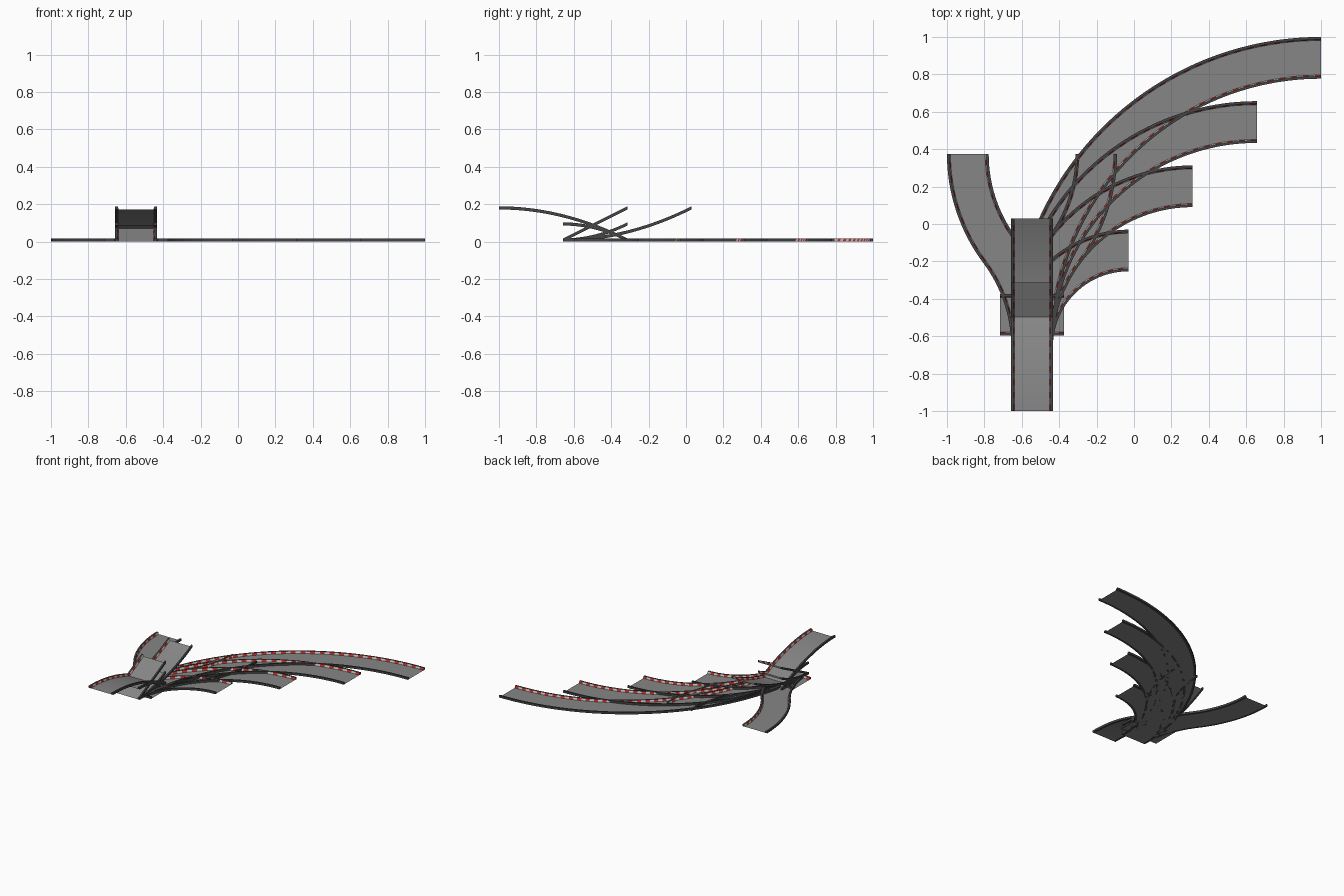
import bpy, bmesh, math

if "Cube" in bpy.data.objects:
    bpy.data.objects.remove(bpy.data.objects["Cube"])

U = 2 / 5.825            # tile size
HW = 0.325 * U           # half road width
CX, Y0 = 1 - 4.5 * U, -1 + U   # common start point of the pieces
CURB_H, CURB_W, SLOPE = 0.017, 0.013, 0.006


def mat(name, c):
    m = bpy.data.materials.new(name)
    m.diffuse_color = (*c, 1)
    m.use_nodes = True
    m.node_tree.nodes["Principled BSDF"].inputs["Base Color"].default_value = m.diffuse_color
    return m


ROAD = mat("asphalt", (0.24, 0.24, 0.24))
DARK = mat("curb_dark", (0.06, 0.06, 0.06))
RED = mat("curb_red", (0.6, 0.03, 0.02))
WHITE = mat("curb_white", (0.8, 0.8, 0.8))


def finish(bm, name, mats, smooth=True):
    me = bpy.data.meshes.new(name)
    bm.to_mesh(me)
    bm.free()
    for m in mats:
        me.materials.append(m)
    ob = bpy.data.objects.new(name, me)
    bpy.context.collection.objects.link(ob)
    bpy.context.view_layer.objects.active = ob
    ob.select_set(True)
    if smooth:
        bpy.ops.object.shade_smooth_by_angle(angle=math.radians(30))
    ob.select_set(False)


def sweep(bm, path, prof, closed, stripe=None):
    # path: (x, y, z, side_x, side_y); prof: (sideways, up)
    rings = [[bm.verts.new((x + sx * o, y + sy * o, z + h)) for o, h in prof]
             for x, y, z, sx, sy in path]
    n = len(prof)
    for i in range(len(rings) - 1):
        for j in range(n if closed else n - 1):
            a, b = rings[i], rings[i + 1]
            k = (j + 1) % n
            f = bm.faces.new((a[j], a[k], b[k], b[j]))
            if j == stripe:
                f.material_index = 1 + i % 2
    if closed:
        bm.faces.new(rings[0])
        bm.faces.new(rings[-1][::-1])


# curb section measured from the road edge inwards; third strip is the striped face
CURB = [(0, 0), (0, CURB_H), (-CURB_W, CURB_H), (-CURB_W - SLOPE, 0)]


def track(name, path):
    bm = bmesh.new()
    e = HW - CURB_W - SLOPE
    sweep(bm, path, [(e, 0), (-e, 0)], False)
    bmesh.ops.recalc_face_normals(bm, faces=bm.faces)
    bm.normal_update()
    if sum(f.normal.z for f in bm.faces) < 0:
        bmesh.ops.reverse_faces(bm, faces=bm.faces)
    finish(bm, name + "_road", [ROAD])
    bm = bmesh.new()
    for s in (1, -1):
        sweep(bm, path, [(s * (HW + o), h) for o, h in CURB], True, 2)
    bmesh.ops.recalc_face_normals(bm, faces=bm.faces)
    finish(bm, name + "_curbs", [DARK, RED, WHITE])


def steps(length):
    n = max(2, round(length / (U / 10)))
    return [i / n for i in range(n + 1)]


def ramp(name, start, tiles, height):
    track(name, [(CX, start + t * tiles * U, height(t), 1, 0)
                 for t in steps(tiles * U)])


# flat straight and the ramps
ramp("straight", Y0, 1, lambda t: 0)
ramp("ramp_straight", Y0, 1, lambda t: U / 2 * t)
ramp("ramp_bottom_long", Y0, 2, lambda t: U / 2 * t * t)
ramp("ramp_bottom_short", Y0, 1, lambda t: U / 4 * t * t)
ramp("ramp_top_long", Y0 - U, 2, lambda t: U / 2 * (1 - t * t))
ramp("ramp_top_short", Y0, 1, lambda t: U / 4 * (1 - t * t))

# quarter bends of growing radius
for k, size in enumerate(("small", "medium", "large", "huge")):
    R = (k + 1.5) * U
    track("bend_" + size,
          [(CX + R - R * math.cos(t * math.pi / 2), Y0 + R * math.sin(t * math.pi / 2), 0,
            math.cos(t * math.pi / 2), -math.sin(t * math.pi / 2))
           for t in steps(R * math.pi / 2)])

# lane shifts to the left and right, each from two tangent arcs
R, A = 2.5 * U, 2 * math.atan(1 / 3)
for name, s in (("shift_left", -1), ("shift_right", 1)):
    first = [(R - R * math.cos(t * A), R * math.sin(t * A), t * A) for t in steps(R * A)]
    second = [(U - x, 3 * U - y, a) for x, y, a in reversed(first[:-1])]
    track(name, [(CX + s * x, Y0 + y, 0, math.cos(a), -s * math.sin(a))
                 for x, y, a in first + second])

# crossing: plus-shaped road with a mitred curb in each corner
cy, h = Y0 + U / 2, U / 2
bm = bmesh.new()
sweep(bm, [(CX - h, cy, 0, 0, 1), (CX - HW, cy, 0, 0, 1), (CX + HW, cy, 0, 0, 1),
           (CX + h, cy, 0, 0, 1)], [(HW, 0), (-HW, 0)], False)
for s in (1, -1):
    sweep(bm, [(CX, cy + s * HW, 0, 1, 0), (CX, cy + s * h, 0, 1, 0)],
          [(HW, 0), (-HW, 0)], False)
for f in bm.faces:
    f.normal_update()
    if f.normal.z < 0:
        f.normal_flip()
finish(bm, "crossing_road", [ROAD], False)
bm = bmesh.new()
for sx in (1, -1):
    for sy in (1, -1):
        m = (h + HW) / 2
        pts = [(h, HW, 0, 1), (m, HW, 0, 1), (HW, HW, 1, 1), (HW, m, 1, 0), (HW, h, 1, 0)]
        sweep(bm, [(CX + sx * x, cy + sy * y, 0, sx * a, sy * b) for x, y, a, b in pts],
              CURB, True, 2)
bmesh.ops.recalc_face_normals(bm, faces=bm.faces)
finish(bm, "crossing_curbs", [DARK, RED, WHITE], False)
